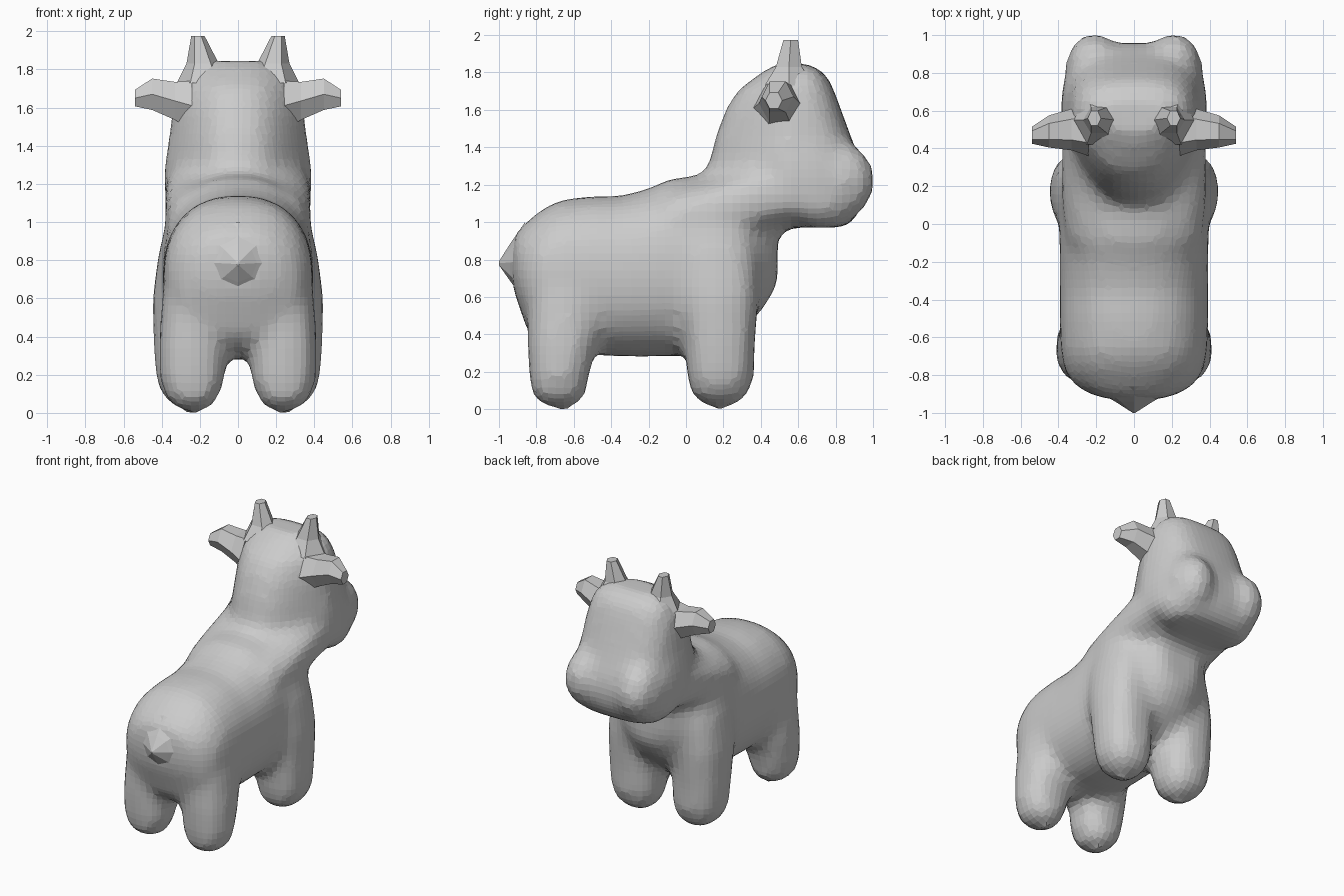
import bpy, bmesh, math
from mathutils import Vector


def make_object(name, bm):
    bmesh.ops.recalc_face_normals(bm, faces=bm.faces)
    me = bpy.data.meshes.new(name)
    bm.to_mesh(me)
    bm.free()
    ob = bpy.data.objects.new(name, me)
    bpy.context.collection.objects.link(ob)
    return ob


def loft(bm, sections, axis, sides=32, power=2.4, taper=0.0):
    """Skin superellipse rings (center, half_u, half_v) across the axis; taper narrows the -v side."""
    u, v = {'x': ((0, 1, 0), (0, 0, 1)),
            'y': ((1, 0, 0), (0, 0, 1)),
            'z': ((1, 0, 0), (0, 1, 0))}[axis]
    u, v = Vector(u), Vector(v)
    rings = []
    for center, hu, hv in sections:
        ring = []
        for i in range(sides):
            a = 2 * math.pi * i / sides
            c, s = math.cos(a), math.sin(a)
            cu = math.copysign(abs(c) ** (2 / power), c)
            cv = math.copysign(abs(s) ** (2 / power), s)
            cu *= 1 - taper * max(0, -cv)
            ring.append(bm.verts.new(Vector(center) + u * hu * cu + v * hv * cv))
        rings.append(ring)
    for r0, r1 in zip(rings, rings[1:]):
        for i in range(sides):
            j = (i + 1) % sides
            bm.faces.new((r0[i], r0[j], r1[j], r1[i]))
    bm.faces.new(rings[0])
    bm.faces.new(rings[-1])


def ball(bm, center, radii):
    new = bmesh.ops.create_icosphere(bm, subdivisions=3, radius=1)['verts']
    for vert in new:
        vert.co = Vector([c + r * k for c, r, k in zip(center, radii, vert.co)])


bm = bmesh.new()

# Torso: y, bottom z, top z, half width
torso = [(-0.93, 0.66, 0.90, 0.14), (-0.89, 0.54, 0.97, 0.26), (-0.84, 0.40, 1.01, 0.33),
         (-0.77, 0.34, 1.07, 0.37), (-0.67, 0.31, 1.12, 0.39), (-0.50, 0.29, 1.14, 0.395),
         (-0.35, 0.28, 1.14, 0.395), (-0.20, 0.28, 1.18, 0.395), (-0.08, 0.28, 1.235, 0.395),
         (0.10, 0.29, 1.255, 0.40), (0.22, 0.36, 1.27, 0.40), (0.32, 0.44, 1.22, 0.36),
         (0.40, 0.52, 1.15, 0.27), (0.49, 0.66, 1.08, 0.15)]
loft(bm, [((0, y, (a + b) / 2), w, (b - a) / 2) for y, a, b, w in torso], 'y', power=2.3)

# Neck bridging shoulders and jaw
neck = [(-0.10, 0.75, 1.19, 0.36), (0.15, 0.85, 1.25, 0.385), (0.40, 0.93, 1.34, 0.385),
        (0.65, 0.99, 1.36, 0.38)]
loft(bm, [((0, y, (a + b) / 2), w, (b - a) / 2) for y, a, b, w in neck], 'y', power=2.6)

# Head: z, back y, front y, half width
head = [(0.97, 0.55, 0.84, 0.27), (1.01, 0.44, 0.90, 0.34), (1.09, 0.30, 0.945, 0.38),
        (1.20, 0.14, 0.965, 0.39), (1.30, 0.12, 0.945, 0.385), (1.45, 0.155, 0.885, 0.36),
        (1.60, 0.21, 0.83, 0.345), (1.71, 0.28, 0.79, 0.32), (1.79, 0.39, 0.75, 0.28),
        (1.845, 0.47, 0.67, 0.19)]
loft(bm, [((0, (a + b) / 2, z), w, (b - a) / 2) for z, a, b, w in head], 'z',
     power=3.0, taper=0.45)

# Legs: z, x, y, half width, half depth
front_leg = [(0.00, 0.23, 0.18, 0.04, 0.04), (0.07, 0.245, 0.18, 0.14, 0.15),
             (0.17, 0.25, 0.185, 0.18, 0.18), (0.35, 0.255, 0.18, 0.19, 0.19),
             (0.60, 0.25, 0.17, 0.20, 0.22), (0.80, 0.225, 0.15, 0.20, 0.24),
             (1.00, 0.20, 0.15, 0.18, 0.22)]
rear_leg = [(0.00, 0.23, -0.67, 0.04, 0.05), (0.06, 0.24, -0.68, 0.13, 0.14),
            (0.17, 0.24, -0.68, 0.17, 0.16), (0.35, 0.235, -0.66, 0.18, 0.19),
            (0.60, 0.21, -0.63, 0.19, 0.22), (0.80, 0.19, -0.60, 0.18, 0.21)]
for side in (-1, 1):
    for leg in (front_leg, rear_leg):
        loft(bm, [((side * x, y, z), w, d) for z, x, y, w, d in leg], 'z', 20, 2.4)
    # Muzzle lobe
    ball(bm, (side * 0.21, 0.82, 1.22), (0.155, 0.19, 0.21))

# Fuse into one faceted skin
cow = make_object("body", bm)
remesh = cow.modifiers.new("fuse", 'REMESH')
remesh.mode = 'VOXEL'
remesh.voxel_size = 0.045
remesh.use_smooth_shade = False
soft = cow.modifiers.new("soften", 'SMOOTH')
soft.factor = 0.5
soft.iterations = 5

# Tail stub
bm = bmesh.new()
loft(bm, [((0, -0.86, 0.79), 0.24, 0.21), ((0, -0.94, 0.785), 0.10, 0.10),
          ((0, -1.0, 0.78), 0.006, 0.01)], 'y', 8, 2)
make_object("tail", bm)

for side, label in ((-1, "left"), (1, "right")):
    # Ear, broad at the root
    bm = bmesh.new()
    loft(bm, [((side * 0.24, 0.50, 1.61), 0.14, 0.15), ((side * 0.33, 0.50, 1.635), 0.11, 0.115),
              ((side * 0.45, 0.49, 1.67), 0.085, 0.095), ((side * 0.54, 0.47, 1.65), 0.045, 0.05)],
         'x', 6, 2)
    make_object(label + "_ear", bm)
    # Horn, flaring into the skull
    bm = bmesh.new()
    loft(bm, [((side * 0.18, 0.55, 1.73), 0.14, 0.15), ((side * 0.185, 0.55, 1.83), 0.085, 0.08),
              ((side * 0.21, 0.56, 1.975), 0.035, 0.045)], 'z', 6, 2)
    make_object(label + "_horn", bm)
